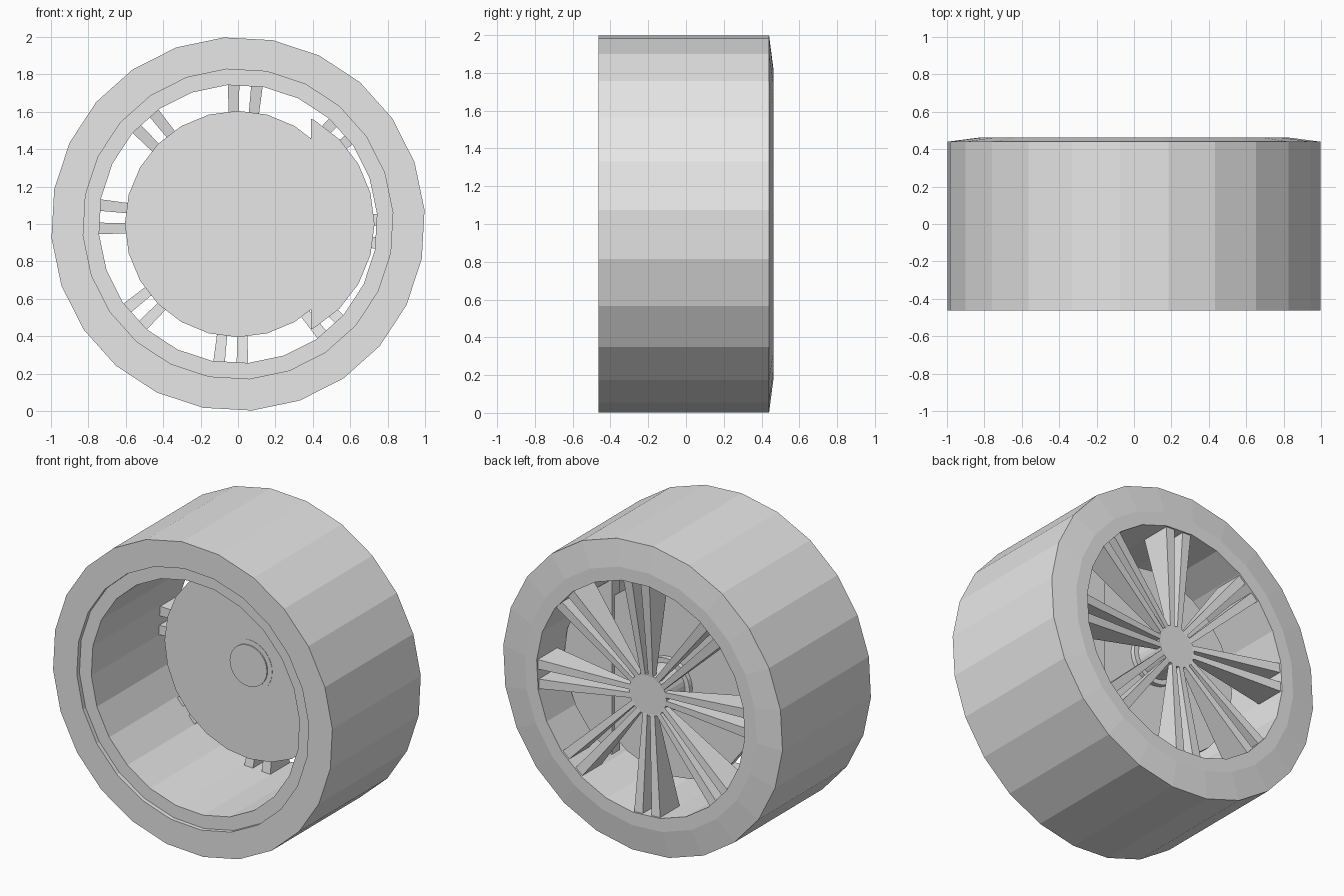
import bpy, bmesh
from math import sin, cos, radians, pi
from mathutils import Matrix

cube = bpy.data.objects.get("Cube")
if cube:
    bpy.data.objects.remove(cube, do_unlink=True)

grey = bpy.data.materials.new("light_grey")
grey.use_nodes = True
grey.diffuse_color = (0.8, 0.8, 0.8, 1)
grey.node_tree.nodes["Principled BSDF"].inputs["Base Color"].default_value = (0.8, 0.8, 0.8, 1)


def finish(name, bm):
    """Turn a bmesh into a flat-shaded object resting at wheel-centre height."""
    bmesh.ops.recalc_face_normals(bm, faces=bm.faces)
    mesh = bpy.data.meshes.new(name)
    bm.to_mesh(mesh)
    bm.free()
    mesh.materials.append(grey)
    obj = bpy.data.objects.new(name, mesh)
    obj.location.z = 1
    bpy.context.collection.objects.link(obj)
    return obj


def lathe(name, profile, sides, phase=0):
    """Closed (radius, y) profile swept around the y axis."""
    bm = bmesh.new()
    rings = []
    for i in range(sides):
        a = radians(phase) + 2 * pi * i / sides
        rings.append([bm.verts.new((r * cos(a), y, r * sin(a))) for r, y in profile])
    n = len(profile)
    for i in range(sides):
        a, b = rings[i], rings[(i + 1) % sides]
        for j in range(n):
            k = (j + 1) % n
            bm.faces.new((a[j], a[k], b[k], b[j]))
    return finish(name, bm)


def drum(name, radius, front, back, sides, phase=0, x=0, cut=None):
    """Solid cylinder along y, optionally keeping only the part beyond x = cut."""
    bm = bmesh.new()
    bmesh.ops.create_cone(bm, cap_ends=True, segments=sides, radius1=radius,
                          radius2=radius, depth=back - front)
    bm.transform(Matrix.Translation((x, (front + back) / 2, 0))
                 @ Matrix.Rotation(radians(phase), 4, 'Y')
                 @ Matrix.Rotation(pi / 2, 4, 'X'))
    if cut is not None:
        geom = bm.verts[:] + bm.edges[:] + bm.faces[:]
        bmesh.ops.bisect_plane(bm, geom=geom, plane_co=(cut, 0, 0),
                               plane_no=(1, 0, 0), clear_inner=True)
        bmesh.ops.holes_fill(bm, edges=[e for e in bm.edges if e.is_boundary])
    return finish(name, bm)


# Tyre with a shallow chamfer on the back, and the rim sunk into its front
lathe("tyre", [(1, -0.462), (1, 0.44), (0.83, 0.462), (0.83, -0.462)], 24, 4.3)
lathe("rim", [(0.83, -0.435), (0.83, 0.462), (0.745, 0.462), (0.745, -0.435)], 24, 4.3)

# Brake disc, caliper plate, and axle
drum("brake_disc", 0.605, 0.115, 0.17, 24)
drum("caliper", 0.64, 0.116, 0.2, 24, x=0.09, cut=0.39)
drum("hub_collar", 0.165, 0.113, 0.2, 32)
drum("axle", 0.133, 0.105, 0.39, 32)

# Eight pairs of spokes that widen and deepen towards the rim
spokes = bmesh.new()
for pair in range(8):
    turn = Matrix.Rotation(radians(3 + 45 * pair), 4, 'Y')
    for side in (-1, 1):
        ends = []
        # radius, sideways offset, half width, front y, back y
        for r, off, w, front, back in ((0.1, 0.025, 0.016, 0.36, 0.388),
                                       (0.75, 0.063, 0.031, 0.25, 0.452)):
            c = side * off
            corners = ((c - w, front), (c + w, front), (c + w, back), (c - w, back))
            ends.append([spokes.verts.new(turn @ Matrix.Translation((x, y, r)).translation)
                         for x, y in corners])
        inner, outer = ends
        spokes.faces.new(inner)
        spokes.faces.new(outer)
        for j in range(4):
            k = (j + 1) % 4
            spokes.faces.new((inner[j], inner[k], outer[k], outer[j]))
finish("spokes", spokes)
